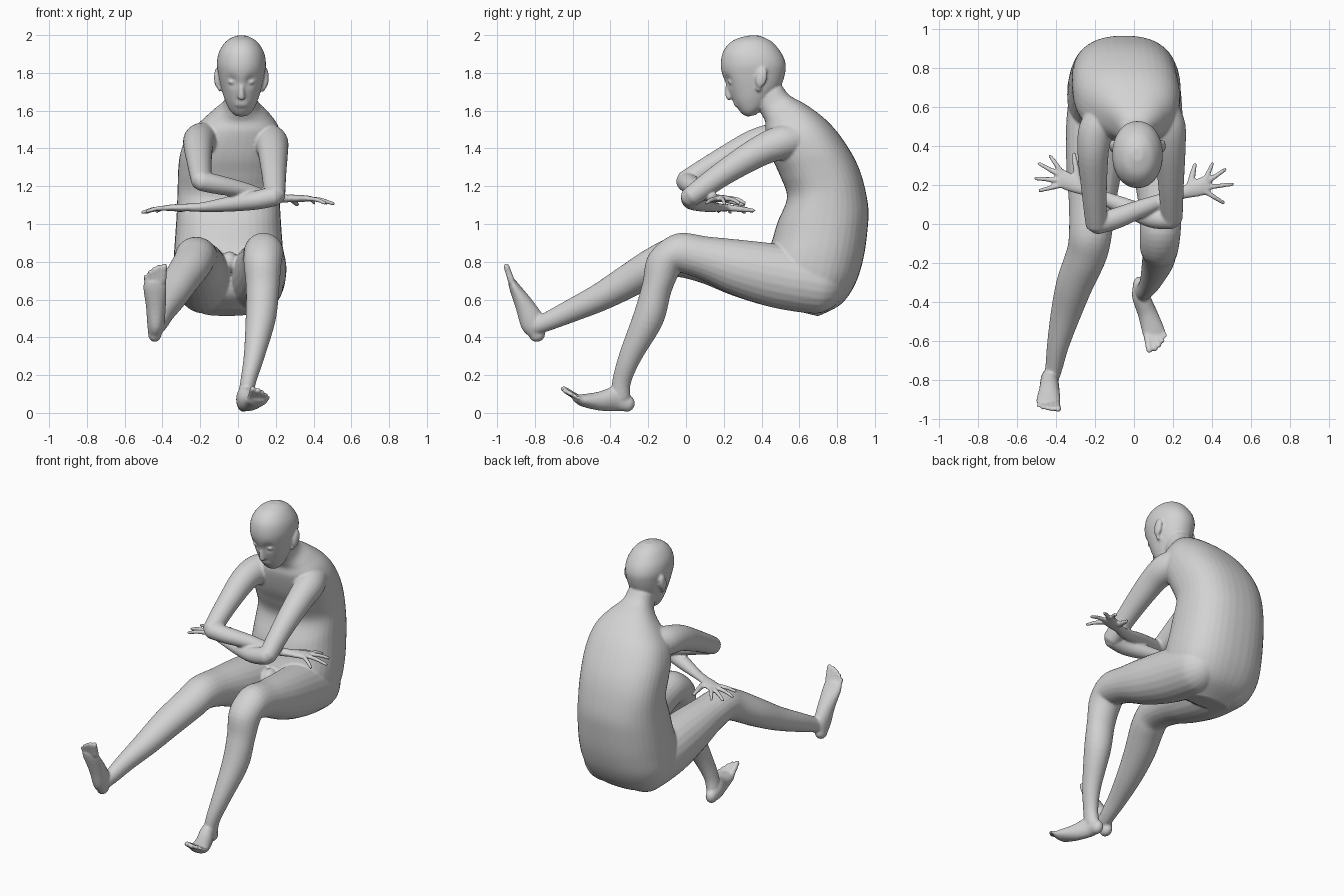
import bpy, bmesh, math
from mathutils import Vector, Matrix

skin = bpy.data.materials.new("plain_grey")
skin.diffuse_color = (0.65, 0.65, 0.65, 1)

bm = bmesh.new()
STEPS = 5


def catmull(a, b, c, d, t):
    return 0.5 * (2 * b + (c - a) * t + (2 * a - 5 * b + 4 * c - d) * t * t
                  + (3 * b - a - 3 * c + d) * t ** 3)


def loft(rings, power=2.0, sides=28):
    """Skin a smooth surface over rings of (centre, side axis, depth axis)."""
    fine = []
    n = len(rings)
    for i in range(n - 1):
        quad = [rings[max(0, min(n - 1, i + k))] for k in (-1, 0, 1, 2)]
        for s in range(STEPS):
            fine.append([catmull(*[q[j] for q in quad], s / STEPS) for j in range(3)])
    fine.append(rings[-1])
    loops, e = [], 2 / power
    for c, u, v in fine:
        loop = []
        for k in range(sides):
            a = 2 * math.pi * k / sides
            cu, sv = math.cos(a), math.sin(a)
            loop.append(bm.verts.new(c + u * math.copysign(abs(cu) ** e, cu)
                                     + v * math.copysign(abs(sv) ** e, sv)))
        loops.append(loop)
    for a, b in zip(loops, loops[1:]):
        for k in range(sides):
            m = (k + 1) % sides
            bm.faces.new((a[k], a[m], b[m], b[k]))
    bm.faces.new(loops[0])
    bm.faces.new(loops[-1])
    return [v for loop in loops for v in loop]


def profile(rows, power):
    """Rows: front y, front z, back y, back z, centre x, half width."""
    rings = []
    for fy, fz, by, bz, cx, hw in rows:
        rings.append((Vector((cx, (fy + by) / 2, (fz + bz) / 2)), Vector((hw, 0, 0)),
                      Vector((0, (by - fy) / 2, (bz - fz) / 2))))
    return loft(rings, power, 40)


def limb(rows, side=(1, 0, 0), sides=24):
    """Rounded tube. Rows: x, y, z, half width, half height (optional)."""
    pts = [Vector(r[:3]) for r in rows]
    rings = []
    for i, r in enumerate(rows):
        t = (pts[min(i + 1, len(pts) - 1)] - pts[max(i - 1, 0)]).normalized()
        u = Vector(side)
        u = (u - t * u.dot(t)).normalized()
        rings.append((pts[i], u * r[3], t.cross(u) * r[-1], t))

    def cap(ring, sign, r):
        c, u, v, t = ring
        return [(c + t * sign * r * h, u * k, v * k)
                for h, k in ((0.5, 0.86), (0.85, 0.52), (0.97, 0.2))]
    body = [g[:3] for g in rings]
    start = cap(rings[0], -1, rows[0][-1])[::-1]
    loft(start + body + cap(rings[-1], 1, rows[-1][-1]), 2.0, sides)


def ball(loc, size, tilt=0):
    m = Matrix.Translation(loc) @ Matrix.Rotation(tilt, 4, 'X') @ Matrix.Diagonal((*size, 1))
    bmesh.ops.create_uvsphere(bm, u_segments=20, v_segments=14, radius=1, matrix=m)


# Torso: curled forward from seat to neck
profile([
    (0.54, 0.55, 0.70, 0.512, -0.06, 0.13), (0.45, 0.62, 0.82, 0.575, -0.06, 0.24),
    (0.42, 0.71, 0.895, 0.68, -0.055, 0.285), (0.42, 0.81, 0.94, 0.82, -0.05, 0.29),
    (0.455, 0.91, 0.962, 0.98, -0.05, 0.282), (0.485, 1.01, 0.965, 1.09, -0.05, 0.275),
    (0.535, 1.14, 0.94, 1.22, -0.05, 0.27), (0.50, 1.25, 0.905, 1.32, -0.045, 0.272),
    (0.46, 1.34, 0.855, 1.41, -0.035, 0.27), (0.435, 1.42, 0.79, 1.50, -0.02, 0.25),
    (0.42, 1.49, 0.72, 1.57, 0.0, 0.205), (0.42, 1.54, 0.63, 1.635, 0.01, 0.145),
    (0.40, 1.58, 0.55, 1.68, 0.015, 0.095), (0.36, 1.65, 0.51, 1.73, 0.018, 0.08),
], 2.4)

# Head: skull and jaw, with shallow eye hollows
head = profile([
    (0.325, 1.568, 0.37, 1.578, 0.018, 0.03), (0.295, 1.585, 0.42, 1.625, 0.018, 0.062),
    (0.258, 1.635, 0.47, 1.685, 0.018, 0.088), (0.228, 1.70, 0.505, 1.735, 0.018, 0.106),
    (0.195, 1.78, 0.525, 1.80, 0.018, 0.122), (0.184, 1.85, 0.527, 1.85, 0.018, 0.13),
    (0.20, 1.92, 0.505, 1.905, 0.018, 0.118), (0.25, 1.972, 0.455, 1.965, 0.018, 0.08),
    (0.325, 1.997, 0.39, 1.997, 0.018, 0.028),
], 2.1)
for v in head:
    for s in (-1, 1):
        d = (v.co - Vector((0.018 + s * 0.05, 0.215, 1.755))).length
        v.co.y += 0.02 * math.exp(-(d / 0.03) ** 2)

# Nose, lips, eyelids and ears
limb([(0.018, 0.222, 1.735, 0.012), (0.018, 0.222, 1.70, 0.015),
      (0.018, 0.228, 1.672, 0.02, 0.017)], sides=14)
for z, y in ((1.642, 0.262), (1.628, 0.268)):
    ball((0.018, y, z), (0.036, 0.012, 0.008))
for s in (-1, 1):
    ball((0.018 + s * 0.05, 0.237, 1.752), (0.022, 0.016, 0.012))
    ball((0.018 + s * 0.128, 0.40, 1.775), (0.017, 0.03, 0.055), -0.25)
    ball((0.018 + s * 0.115, 0.385, 1.72), (0.012, 0.014, 0.02))

# Upper arms reaching forward
limb([(0.14, 0.60, 1.45, 0.085), (0.175, 0.50, 1.43, 0.09), (0.185, 0.38, 1.38, 0.08),
      (0.19, 0.20, 1.27, 0.066), (0.195, 0.04, 1.155, 0.055)])
limb([(-0.14, 0.58, 1.45, 0.085), (-0.195, 0.48, 1.445, 0.09), (-0.21, 0.36, 1.42, 0.08),
      (-0.205, 0.18, 1.33, 0.066), (-0.195, 0.01, 1.235, 0.055)])

# Crossed forearms
limb([(0.185, 0.025, 1.145, 0.052), (0.09, 0.035, 1.125, 0.054, 0.05),
      (-0.05, 0.09, 1.105, 0.045, 0.04), (-0.18, 0.145, 1.09, 0.033, 0.026),
      (-0.25, 0.175, 1.088, 0.032, 0.022)], (0, 1, 0))
limb([(-0.185, 0.0, 1.225, 0.052), (-0.09, 0.03, 1.205, 0.054, 0.05),
      (0.05, 0.085, 1.175, 0.045, 0.04), (0.18, 0.135, 1.14, 0.033, 0.026),
      (0.25, 0.16, 1.135, 0.032, 0.022)], (0, 1, 0))


# Hands: flat palm, four spread fingers and a thumb
def hand(wrist, palm, tips, thumb):
    w, p = Vector(wrist), Vector(palm)
    limb([(*w, 0.03, 0.02), (*w.lerp(p, 0.5), 0.043, 0.02), (*p, 0.048, 0.016)], (0, 1, 0), 18)
    for i, tip in enumerate(tips):
        t = Vector(tip)
        root = p + Vector((0, 0.036 - 0.024 * i, 0))
        mid = root.lerp(t, 0.5) + Vector((0, 0, 0.006))
        limb([(*root, 0.014), (*mid, 0.0125), (*root.lerp(t, 0.93), 0.01)], (0, 0, 1), 12)
    base, t = w.lerp(p, 0.3) + Vector((0, 0.02, 0)), Vector(thumb)
    limb([(*base, 0.019), (*base.lerp(t, 0.5), 0.016), (*base.lerp(t, 0.92), 0.011)], (0, 0, 1), 12)


hand((-0.25, 0.175, 1.088), (-0.375, 0.235, 1.085),
     [(-0.435, 0.355, 1.065), (-0.495, 0.315, 1.06), (-0.515, 0.235, 1.06), (-0.49, 0.17, 1.065)],
     (-0.31, 0.37, 1.07))
hand((0.25, 0.16, 1.135), (0.37, 0.20, 1.135),
     [(0.405, 0.315, 1.11), (0.475, 0.285, 1.11), (0.515, 0.205, 1.105), (0.465, 0.105, 1.11)],
     (0.315, 0.315, 1.10))

# Bent leg with its foot on the ground
limb([(0.09, 0.68, 0.69, 0.15, 0.165), (0.105, 0.48, 0.725, 0.148, 0.168),
      (0.125, 0.28, 0.77, 0.132, 0.148), (0.135, 0.10, 0.82, 0.112, 0.115),
      (0.135, -0.04, 0.845, 0.105, 0.105), (0.13, -0.115, 0.79, 0.10, 0.095),
      (0.13, -0.155, 0.66, 0.088, 0.08), (0.12, -0.20, 0.50, 0.08, 0.082),
      (0.085, -0.295, 0.30, 0.055, 0.06), (0.055, -0.34, 0.17, 0.042, 0.05),
      (0.04, -0.345, 0.09, 0.04, 0.05)])

# Outstretched leg
limb([(-0.18, 0.68, 0.69, 0.15, 0.165), (-0.195, 0.48, 0.725, 0.155, 0.168),
      (-0.205, 0.28, 0.765, 0.142, 0.148), (-0.215, 0.10, 0.805, 0.12, 0.118),
      (-0.225, -0.06, 0.825, 0.11, 0.105), (-0.245, -0.16, 0.785, 0.105, 0.096),
      (-0.305, -0.31, 0.695, 0.095, 0.088), (-0.35, -0.46, 0.61, 0.078, 0.074),
      (-0.39, -0.62, 0.535, 0.057, 0.06), (-0.41, -0.73, 0.485, 0.045, 0.05),
      (-0.425, -0.79, 0.46, 0.04, 0.045)])


# Feet: heel to ball, then five toes
def foot(rows, tips, roots):
    limb(rows)
    a, b = Vector(roots[0]), Vector(roots[1])
    for i, tip in enumerate(tips):
        r = 0.019 - 0.002 * i
        root, t = a.lerp(b, i / 4), Vector(tip)
        limb([(*root, r), (*root.lerp(t, 0.5), r * 0.9), (*root.lerp(t, 0.85), r * 0.85)],
             (1, 0, 0), 12)


foot([(0.03, -0.315, 0.05, 0.036, 0.045), (0.035, -0.37, 0.075, 0.045, 0.066),
      (0.07, -0.46, 0.062, 0.05, 0.05), (0.10, -0.55, 0.067, 0.058, 0.032),
      (0.11, -0.575, 0.075, 0.052, 0.022)],
     [(0.08, -0.66, 0.135), (0.11, -0.655, 0.125), (0.133, -0.635, 0.115),
      (0.151, -0.61, 0.10), (0.165, -0.58, 0.085)],
     [(0.068, -0.575, 0.08), (0.145, -0.54, 0.065)])
foot([(-0.44, -0.79, 0.42, 0.036, 0.045), (-0.435, -0.81, 0.475, 0.046, 0.066),
      (-0.435, -0.855, 0.57, 0.053, 0.05), (-0.44, -0.905, 0.66, 0.062, 0.03),
      (-0.44, -0.92, 0.69, 0.058, 0.022)],
     [(-0.388, -0.955, 0.788), (-0.418, -0.955, 0.785), (-0.445, -0.952, 0.775),
      (-0.47, -0.948, 0.758), (-0.492, -0.94, 0.735)],
     [(-0.398, -0.925, 0.70), (-0.485, -0.91, 0.665)])

# Groin between the thighs
ball((-0.045, 0.40, 0.80), (0.045, 0.06, 0.055))

# Fuse every part into one smooth skin
bmesh.ops.recalc_face_normals(bm, faces=bm.faces)
mesh = bpy.data.meshes.new("seated_body")
bm.to_mesh(mesh)
bm.free()
mesh.materials.append(skin)
body = bpy.data.objects.new("seated_body", mesh)
bpy.context.collection.objects.link(body)
fuse = body.modifiers.new("fuse", 'REMESH')
fuse.mode = 'VOXEL'
fuse.voxel_size = 0.0075
fuse.use_smooth_shade = True
soften = body.modifiers.new("soften", 'SMOOTH')
soften.factor = 0.5
soften.iterations = 4
